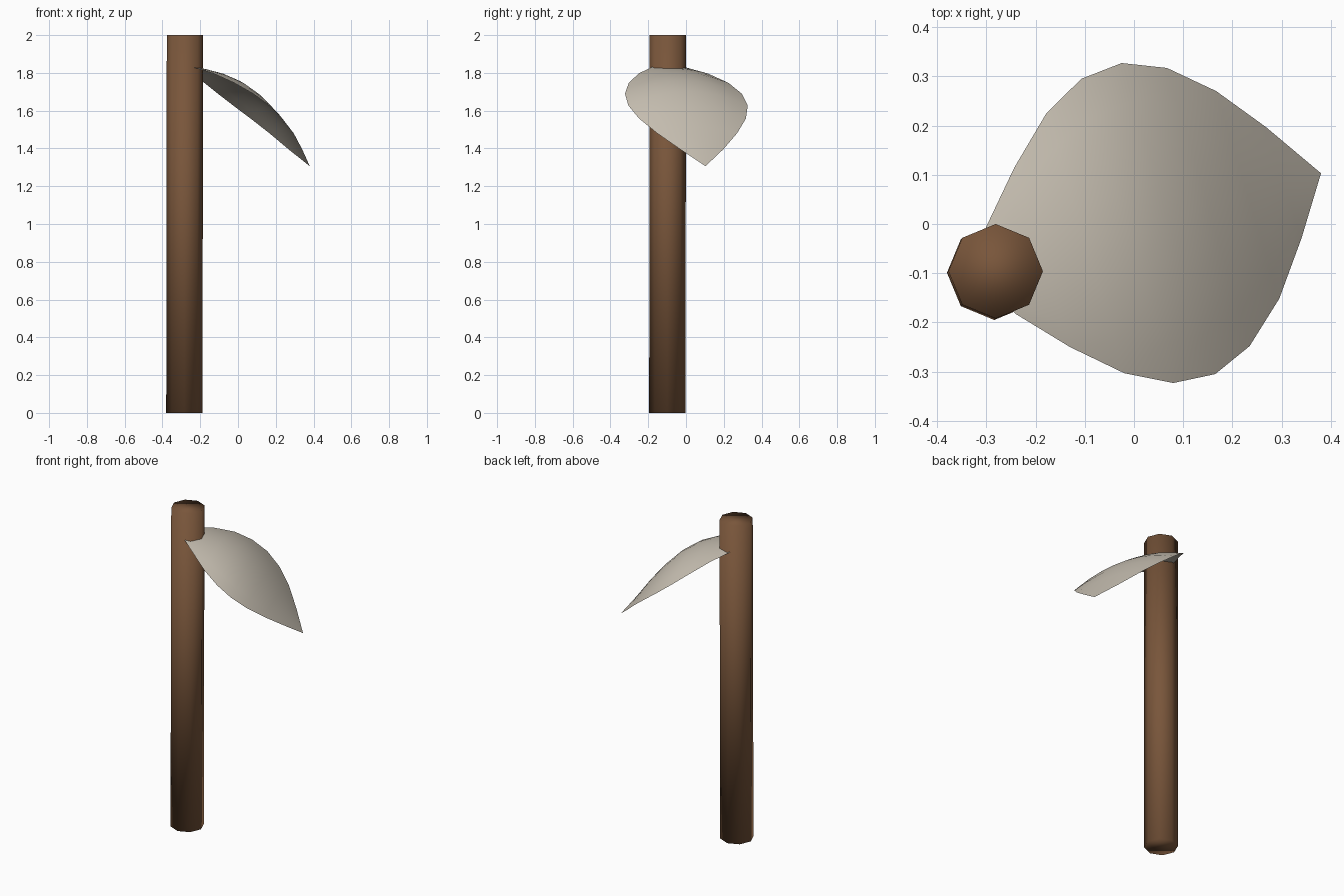
import bpy, bmesh, math

if "Cube" in bpy.data.objects:
    bpy.data.objects.remove(bpy.data.objects["Cube"])


def material(name, rgb):
    m = bpy.data.materials.new(name)
    m.diffuse_color = (*rgb, 1)
    m.use_nodes = True
    m.node_tree.nodes["Principled BSDF"].inputs["Base Color"].default_value = m.diffuse_color
    return m


def make_object(name, bm, mat):
    for f in bm.faces:
        f.smooth = True
    me = bpy.data.meshes.new(name)
    bm.to_mesh(me)
    bm.free()
    me.materials.append(mat)
    ob = bpy.data.objects.new(name, me)
    bpy.context.collection.objects.link(ob)
    return ob


wood = material("brown_wood", (0.19, 0.092, 0.043))
steel = material("pale_steel", (0.58, 0.53, 0.45))

# Handle: eight-sided pole, leaning very slightly, smooth over the rims
bm = bmesh.new()
rings = []
for x, y, z in ((-0.284, -0.099, 0.0), (-0.281, -0.096, 2.0)):
    rings.append([bm.verts.new((x + 0.096 * math.cos(k * math.pi / 4),
                                y + 0.096 * math.sin(k * math.pi / 4), z))
                  for k in range(8)])
low, high = rings
for k in range(8):
    j = (k + 1) % 8
    bm.faces.new((low[k], low[j], high[j], high[k]))
bm.faces.new(high)
bm.faces.new(low[::-1])
make_object("handle", bm, wood)

# Blade: leaf-shaped curved sheet; each station is back xy, front xy, height
TIP = (0.38, 0.103, 1.306)
BASE = (-0.335, -0.10, 1.845)
STATIONS = [
    (0.268, 0.197, 0.340, -0.030, 1.395),
    (0.167, 0.270, 0.295, -0.152, 1.48),
    (0.067, 0.317, 0.235, -0.248, 1.558),
    (-0.025, 0.327, 0.165, -0.305, 1.627),
    (-0.107, 0.295, 0.080, -0.323, 1.69),
    (-0.178, 0.225, -0.020, -0.303, 1.747),
    (-0.243, 0.115, -0.130, -0.250, 1.797),
    (-0.300, -0.005, -0.240, -0.183, 1.83),
]
ACROSS = 8
CAMBER = 0.075   # rise of the middle at the widest station

bm = bmesh.new()
rows = []
for bx, by, fx, fy, z in STATIONS:
    width = math.hypot(bx - fx, by - fy)
    rise = CAMBER * (width / 0.66) ** 2
    row = []
    for i in range(ACROSS + 1):
        t = i / ACROSS
        bulge = rise * (1 - (2 * t - 1) ** 2)
        row.append(bm.verts.new((bx + (fx - bx) * t, by + (fy - by) * t, z + bulge)))
    rows.append(row)
tip, base = bm.verts.new(TIP), bm.verts.new(BASE)
for i in range(ACROSS):
    bm.faces.new((tip, rows[0][i], rows[0][i + 1]))
    bm.faces.new((base, rows[-1][i + 1], rows[-1][i]))
    for a, b in zip(rows, rows[1:]):
        bm.faces.new((a[i], b[i], b[i + 1], a[i + 1]))
make_object("blade", bm, steel)
